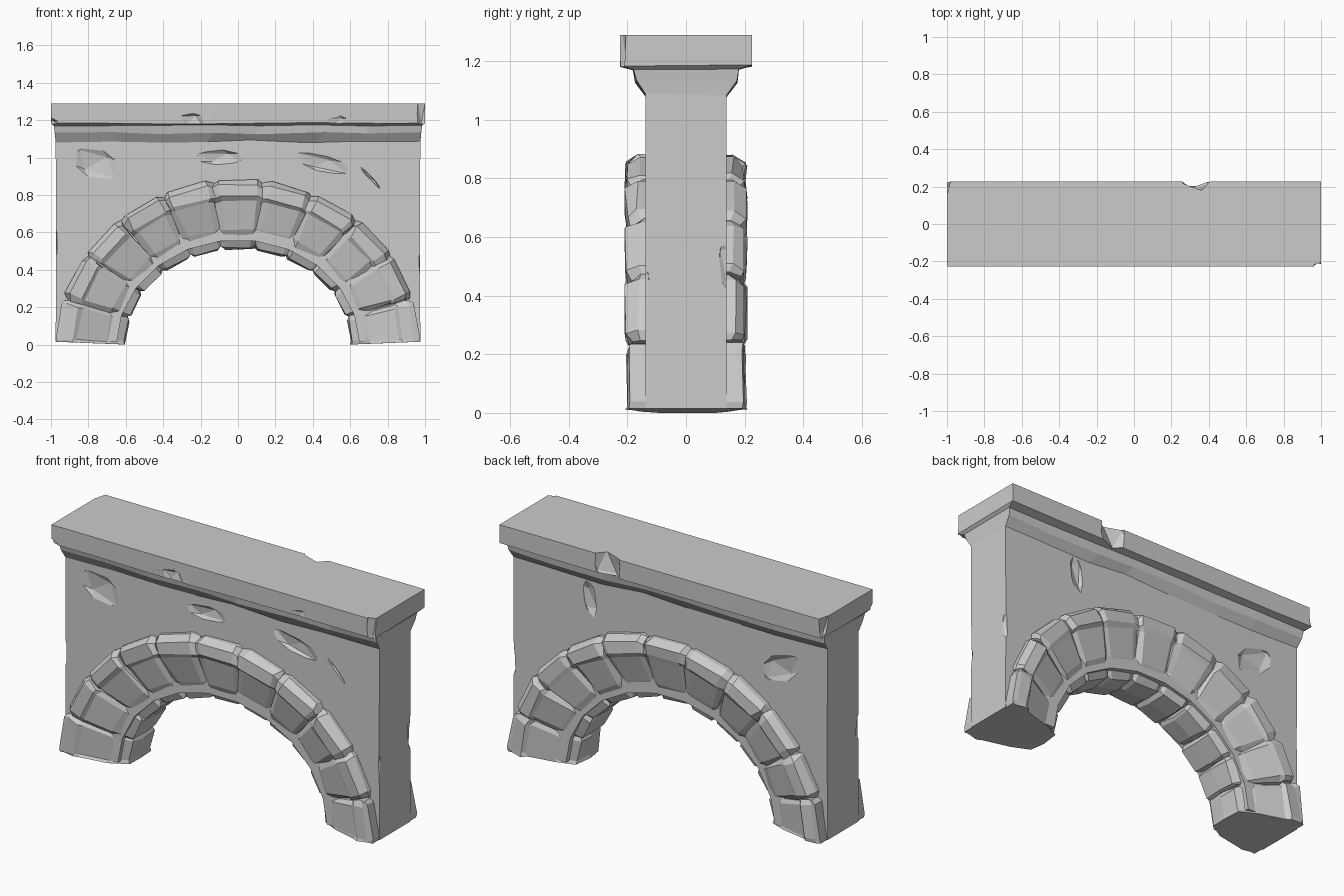
import bpy, bmesh, math, random
from mathutils import Euler

random.seed(7)
default = bpy.data.objects.get("Cube")
if default:
    bpy.data.objects.remove(default, do_unlink=True)

INNER, OUTER = (0.60, 0.51), (0.972, 0.885)
STONES = 11


def jitter(amount):
    return random.uniform(-amount, amount)


def add_object(name, bm):
    bmesh.ops.recalc_face_normals(bm, faces=bm.faces)
    mesh = bpy.data.meshes.new(name)
    bm.to_mesh(mesh)
    bm.free()
    obj = bpy.data.objects.new(name, mesh)
    bpy.context.collection.objects.link(obj)
    return obj


def loft(name, rings):
    """Skin a list of closed rings and cap both ends."""
    bm = bmesh.new()
    loops = [[bm.verts.new(p) for p in ring] for ring in rings]
    for a, b in zip(loops, loops[1:]):
        for i in range(len(a)):
            j = (i + 1) % len(a)
            bm.faces.new((a[i], a[j], b[j], b[i]))
    bm.faces.new(loops[0])
    bm.faces.new(loops[-1])
    return add_object(name, bm)


def arch_point(angle, t):
    """Point on the arch face, t = 0 at the soffit and 1 at the outer rim."""
    rx, rz = (a + (b - a) * t for a, b in zip(INNER, OUTER))
    return rx * math.cos(angle), rz * math.sin(angle)


def chip(target, location, size, turn=0.0):
    """Knock a faceted chip out of a part, then discard the cutter."""
    bm = bmesh.new()
    bmesh.ops.create_icosphere(bm, subdivisions=1, radius=1)
    for v in bm.verts:
        v.co *= random.uniform(0.85, 1.1)
        v.co = v.co * 1
        v.co.x, v.co.y, v.co.z = (c * s for c, s in zip(v.co, size))
    cutter = add_object("chip_cutter", bm)
    cutter.location = location
    cutter.rotation_euler = Euler((0, turn, 0))
    cutter.hide_render = True
    mod = target.modifiers.new("chip", 'BOOLEAN')
    mod.operation, mod.solver, mod.object = 'DIFFERENCE', 'EXACT', cutter
    bpy.context.view_layer.update()
    graph = bpy.context.evaluated_depsgraph_get()
    mesh = bpy.data.meshes.new_from_object(target.evaluated_get(graph))
    target.modifiers.clear()
    target.data = mesh
    bpy.data.objects.remove(cutter, do_unlink=True)


# Wall with the arched opening
opening = [arch_point(math.pi * i / STONES, 0.13) for i in range(STONES + 1)]
outline = [(0.975, 0.015), (0.972, 0.55), (0.975, 1.1),
           (-0.975, 1.1), (-0.972, 0.55), (-0.975, 0.015)]
outline += [(x, max(z, 0.015)) for x, z in reversed(opening)]
wall = loft("wall", [[(x, y, z) for x, z in outline] for y in (-0.138, 0.138)])

# Weathered dents in the wall: x, z, side, width, height, turn
for x, z, side, w, h, turn in [
        (-0.76, 0.97, -1, 0.17, 0.11, 0.3), (0.45, 0.97, -1, 0.17, 0.06, 0.2),
        (0.71, 0.89, -1, 0.10, 0.012, 0.8), (-0.1, 1.0, -1, 0.16, 0.05, 0),
        (0.5, 0.98, 1, 0.05, 0.13, 0.2), (-0.68, 0.9, 1, 0.16, 0.09, 0.4)]:
    chip(wall, (x, side * 0.15, z), (w, 0.035, h), turn)
for x, y, z in [(-0.99, -0.14, 0.55), (0.99, 0.14, 0.5), (0.99, -0.15, 0.42)]:
    chip(wall, (x, y, z), (0.03, 0.04, 0.12))

# Cornice moulding and cap slab: half width, half depth, height, roughness
levels = [(0.974, 0.136, 1.08, 0.008), (0.98, 0.176, 1.128, 0.008),
          (0.985, 0.182, 1.172, 0.004), (1.0, 0.226, 1.184, 0.004),
          (1.0, 0.226, 1.29, 0)]
rings = []
for hx, hy, z, rough in levels:
    ring = []
    for side in (-1, 1):
        for i in range(8):
            x = -side * hx * (1 - 2 * i / 7) * -1
            x += jitter(0.05) if 0 < i < 7 else 0
            ring.append((-x * side * side, side * (hy - abs(jitter(rough))),
                         z + jitter(rough)))
    rings.append(ring)
cornice = loft("cornice", rings)

# Broken edges of the cap: location and size
for loc, size in [((-0.25, -0.24, 1.2), (0.08, 0.035, 0.05)),
                  ((0.53, -0.24, 1.18), (0.09, 0.03, 0.06)),
                  ((0.99, -0.235, 1.24), (0.04, 0.04, 0.12)),
                  ((-1.01, 0.235, 1.26), (0.035, 0.09, 0.12)),
                  ((0.33, 0.25, 1.24), (0.11, 0.075, 0.12)),
                  ((-1.0, -0.23, 1.18), (0.05, 0.03, 0.04))]:
    chip(cornice, loc, size)

# Arch stones: tapered section with a raised outer rim, as (t, half depth)
half = [(0.02, 0.10), (0.29, 0.150), (0.70, 0.192),
        (0.76, 0.208), (0.93, 0.205), (1.0, 0.165)]
section = [(0.0, 0.0)] + half + [(t, -y) for t, y in reversed(half)]
step = math.pi / STONES
for n in range(STONES):
    base = n in (0, STONES - 1)
    bulge = random.uniform(0.97, 1.02)
    rings = []
    for f in (0.0, 0.12, 0.88, 1.0):
        angle = (n + f) * step
        end = f in (0.0, 1.0)
        ground = base and abs(math.sin(angle)) < 0.001
        ring = []
        for t, y in section:
            if end and not ground:
                t, y = 0.04 + t * 0.92, y * 0.91
            if base and t > 0.9:
                y = math.copysign(0.2, y)
            x, z = arch_point(angle + jitter(0.012), t + jitter(0.015))
            y = max(-0.21, min(0.21, y * bulge + jitter(0.008)))
            x = max(-0.98, min(0.98, x))
            ring.append((x, y, 0.015 * t if ground else max(z, 0.005)))
        rings.append(ring)
    loft(f"arch_stone_{n + 1}", rings)
